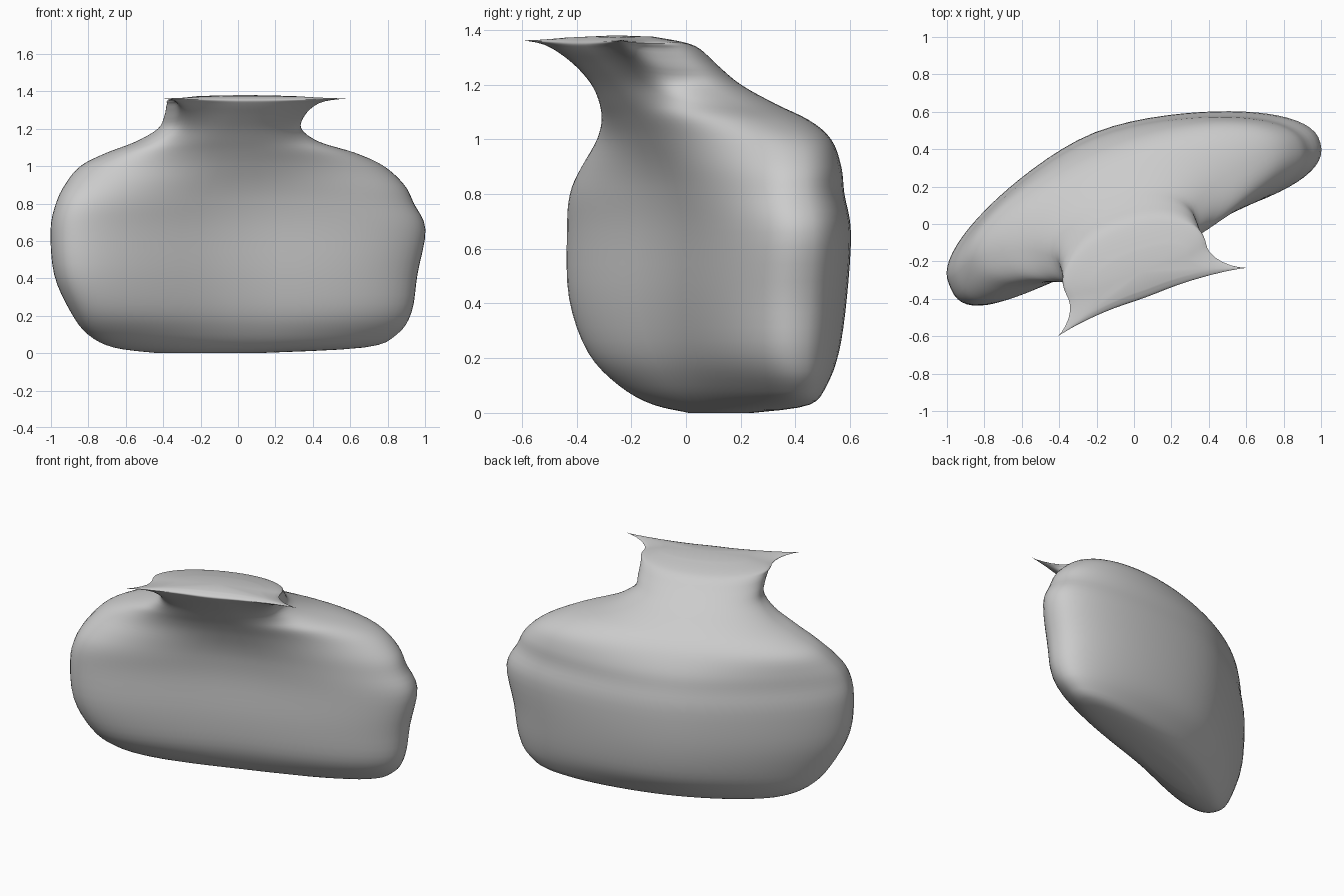
import bpy, bmesh, math
from mathutils import Vector, Matrix

cube = bpy.data.objects.get("Cube")
if cube:
    bpy.data.objects.remove(cube, do_unlink=True)

SIDES = 72
STEPS = 4

# Cross-sections: height, left, right, front, back, bend, front squareness, corner pull
RINGS = [
    (0.0, -.38, .18, .13, .26, .02, 2.1, 0),
    (.03, -.64, .78, .07, .36, .09, 2.3, 0),
    (.10, -.80, .95, .01, .43, .13, 2.6, 0),
    (.22, -.91, 1.02, -.04, .50, .17, 2.9, 0),
    (.42, -1.01, 1.05, -.06, .54, .18, 3, 0),
    (.66, -1.03, 1.095, -.06, .55, .18, 3, 0),
    (.80, -1.0, 1.03, -.075, .53, .17, 2.9, 0),
    (.90, -.94, .98, -.10, .51, .13, 2.7, 0),
    (1.0, -.84, .87, -.14, .46, .05, 2.5, 0),
    (1.07, -.70, .70, -.175, .40, .01, 2.6, 0),
    (1.13, -.55, .47, -.21, .32, 0, 2.8, 0),
    (1.2, -.45, .34, -.255, .21, 0, 2.8, .04),
    (1.27, -.44, .33, -.31, .12, 0, 2.6, .18),
    (1.33, -.45, .33, -.36, .05, 0, 2.4, .5),
    (1.355, -.45, .33, -.37, -.02, 0, 2.3, 1),
    (1.375, -.30, .22, -.33, -.13, 0, 2.1, .3),
]


def smooth_rows(rows):
    """Catmull-Rom interpolation between the cross-sections."""
    out = []
    for i in range(len(rows) - 1):
        a, b, c, d = (rows[min(max(i + k, 0), len(rows) - 1)] for k in (-1, 0, 1, 2))
        for s in range(STEPS):
            t = s / STEPS
            out.append([q + t * ((r - p) + t * (2 * p - 5 * q + 4 * r - e
                        + t * (3 * q - p - 3 * r + e))) / 2
                        for p, q, r, e in zip(a, b, c, d)])
    return out + [rows[-1]]


def signed_power(x, n):
    return math.copysign(abs(x) ** (2 / n), x)


def ring_points(z, left, right, front, back, bend, squareness, pull):
    points = []
    for i in range(SIDES):
        t = 2 * math.pi * (i + .5) / SIDES
        on_right, on_front = math.cos(t) > 0, math.sin(t) < 0
        # Rounded back, flatter front, fullest at the left end
        n = 2.1
        if on_front:
            n = 2 + (squareness - 2) * (.4 if on_right else 1)
        u = (left + right) / 2 + (right - left) / 2 * signed_power(math.cos(t), n)
        v = (front + back) / 2 + (back - front) / 2 * signed_power(math.sin(t), n)
        # The right end sweeps forward less than the left
        sweep = (math.hypot(u, .25) - .25) / .83 * (.75 if u > 0 else 1)
        p = Vector((u, v - bend * sweep, z))
        # Draw the two front corners out into points
        if on_front:
            corner = Vector((.5 if on_right else -.585, -.41, 1.362))
            p = p.lerp(corner, max(pull, 0) * abs(math.sin(2 * t)) ** 4)
        points.append(p)
    return points


# Loft the pillow body, neck and flared lip as one skin
bm = bmesh.new()
loops = [[bm.verts.new(p) for p in ring_points(*row)] for row in smooth_rows(RINGS)]
for low, high in zip(loops, loops[1:]):
    for i in range(SIDES):
        j = (i + 1) % SIDES
        bm.faces.new((low[i], low[j], high[j], high[i]))

# Close the underside and the domed top
for loop, lift in ((loops[0], 0), (loops[-1], .006)):
    middle = sum((v.co for v in loop), Vector()) / SIDES
    tip = bm.verts.new(middle + Vector((0, 0, lift)))
    for i in range(SIDES):
        bm.faces.new((loop[i], loop[(i + 1) % SIDES], tip))
bmesh.ops.recalc_face_normals(bm, faces=bm.faces[:])

# Turn the body to its resting angle and centre it
bm.transform(Matrix.Rotation(math.radians(20), 4, 'Z'))
low = [min(v.co[k] for v in bm.verts) for k in range(2)]
high = [max(v.co[k] for v in bm.verts) for k in range(2)]
bm.transform(Matrix.Translation((-(low[0] + high[0]) / 2, -(low[1] + high[1]) / 2, 0)))

mesh = bpy.data.meshes.new("pillow_body")
bm.to_mesh(mesh)
bm.free()
body = bpy.data.objects.new("pillow_body", mesh)
bpy.context.collection.objects.link(body)

# Plain grey material
grey = bpy.data.materials.new("plain_grey")
grey.use_nodes = True
colour = (.6, .6, .6, 1)
grey.diffuse_color = colour
for node in grey.node_tree.nodes:
    if node.type == 'BSDF_PRINCIPLED':
        node.inputs["Base Color"].default_value = colour
mesh.materials.append(grey)

bpy.ops.object.select_all(action='DESELECT')
body.select_set(True)
bpy.context.view_layer.objects.active = body
bpy.ops.object.shade_smooth_by_angle(angle=math.radians(60))
